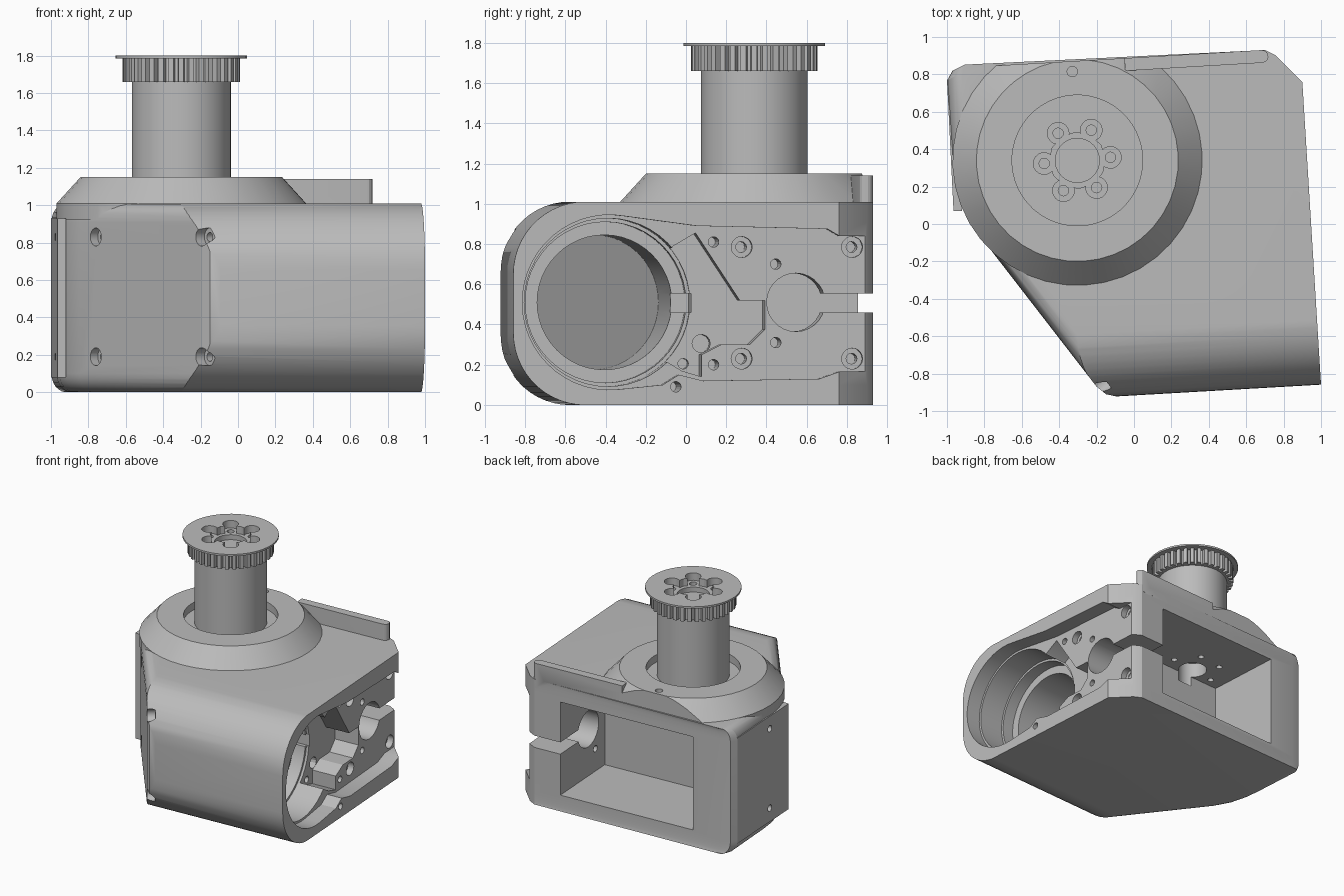
import bpy, bmesh, math
from mathutils import Matrix, Vector

if "Cube" in bpy.data.objects:
    bpy.data.objects.remove(bpy.data.objects["Cube"])

TILT = math.radians(3.3)          # the housing sits slightly turned about z
C, S = math.cos(TILT), math.sin(TILT)

grey = bpy.data.materials.new("machined grey")
grey.diffuse_color = (0.5, 0.5, 0.5, 1)
grey.use_nodes = True
grey.node_tree.nodes["Principled BSDF"].inputs["Base Color"].default_value = grey.diffuse_color


def loc(x, y):
    """Plan position turned into the housing's own frame."""
    return (x * C + y * S, -x * S + y * C)


def circle(cx, cy, r, n=32, a0=0, a1=360):
    full = abs(a1 - a0) == 360
    step = (a1 - a0) / (n if full else n - 1)
    return [(cx + r * math.cos(math.radians(a0 + i * step)),
             cy + r * math.sin(math.radians(a0 + i * step))) for i in range(n)]


def loft(name, rings):
    """Closed solid through rings with equal point counts."""
    bm = bmesh.new()
    rows = [[bm.verts.new(p) for p in ring] for ring in rings]
    n = len(rows[0])
    for a, b in zip(rows, rows[1:]):
        for i in range(n):
            j = (i + 1) % n
            bm.faces.new((a[i], a[j], b[j], b[i]))
    bm.faces.new(rows[0][::-1])
    bm.faces.new(rows[-1])
    bmesh.ops.recalc_face_normals(bm, faces=bm.faces)
    mesh = bpy.data.meshes.new(name)
    bm.to_mesh(mesh)
    bm.free()
    mesh.materials.append(grey)
    obj = bpy.data.objects.new(name, mesh)
    bpy.context.collection.objects.link(obj)
    return obj


def up(name, pts, z0, z1):
    return loft(name, [[(x, y, z) for x, y in pts] for z in (z0, z1)])


def side(name, pts, u0, u1):
    """Profile of (y, z) points as seen from the right, extruded along the housing."""
    return loft(name, [[(u, y - 0.05, z) for y, z in pts] for u in (u0, u1)])


def rect(a0, b0, a1, b1):
    return [(a0, b0), (a1, b0), (a1, b1), (a0, b1)]


def combine(obj, tool, op='DIFFERENCE'):
    mod = obj.modifiers.new("cut", 'BOOLEAN')
    mod.operation, mod.solver, mod.object = op, 'EXACT', tool
    bpy.context.view_layer.objects.active = obj
    bpy.ops.object.modifier_apply(modifier=mod.name)
    bpy.data.objects.remove(tool)


# Housing plan; the third value marks the points that round in at top and bottom
plan = [(0.70, 0.93, 0), (0.76, 0.90, 0), (0.90, 0.76, 0), (1.0, -0.86, 0),
        (-0.09, -0.923, 0), (-0.15, -0.91, 0.5), (-0.2, -0.87, 1), (-0.85, -0.03, 1),
        (-0.92, 0.10, 1), (-0.955, 0.23, 1), (-0.97, 0.35, 1), (-0.998, 0.77, 1),
        (-0.97, 0.82, 0.8), (-0.89, 0.842, 0.3)]
H, R = 1.01, 0.10
rings = []
levels = [R * (1 - math.cos(math.radians(a))) for a in range(0, 91, 15)]
for z in levels + [H - d for d in reversed(levels)]:
    d = min(z, H - z)
    off = R - math.sqrt(max(0, R * R - max(0, R - d) ** 2))
    rings.append([(*loc(x + 0.8 * off * k, y + 0.4 * off * k), z) for x, y, k in plan])
housing = loft("housing", rings)

# Large rounding along the front
FR, FV = 0.36, -0.915
front = (circle(FV + FR, FR - 0.001, FR, 14, 270, 180)
         + circle(FV + FR, H + 0.001 - FR, FR, 14, 180, 90) + [(2, H + 0.001), (2, -0.001)])
combine(housing, loft("front_rounding", [[(u, v, z) for v, z in front] for u in (-2, 2)]),
        'INTERSECT')

# Conical collar on top, trimmed flush with the back, and the rear ridge
AX, AY = loc(-0.303, 0.34)
collar = loft("collar", [[(x, y, z) for x, y in circle(AX, AY, r, 40)]
                         for r, z in ((0.668, 0.92), (0.668, H), (0.54, 1.15))])
combine(collar, up("back_trim", rect(-2, 0.888, 2, 2), 0, 2))
ridge = up("ridge", [(0.0, 0.888), (0.0, 0.82)] + circle(0.735, 0.855, 0.034, 8, -90, 90),
           0.95, 1.14)
combine(collar, ridge, 'UNION')
combine(housing, collar, 'UNION')
combine(housing, up("shaft_gap", circle(AX, AY, 0.345, 40), 1.09, 1.3))
combine(housing, up("collar_pin_hole", circle(*loc(-0.33, 0.815), 0.028, 16), 1.05, 1.3))

# Rear rectangular pocket with a bearing seat in its ceiling
combine(housing, up("rear_pocket", rect(-0.61, 0.27, 0.53, 1.2), 0.13, 0.88))
combine(housing, up("bearing_seat", circle(AX, AY, 0.11, 24), 0.8, 1.0))
for x, y in circle(AX, AY, 0.21, 6, 5, 365):
    combine(housing, up("seat_hole", circle(x, y, 0.024, 12), 0.8, 0.97))

# Shallow recess in the right face, open towards the rear corner
MY, MZ = -0.385, 0.51
recess = (circle(MY, MZ, 0.435, 28, 80, 275)
          + [(-0.12, 0.10), (-0.04, 0.15), (0.08, 0.12), (0.66, 0.13), (0.76, 0.165),
             (1.3, 0.165), (1.3, 0.84), (0.76, 0.84), (0.70, 0.875), (0.05, 0.89)])
combine(housing, side("side_recess", recess, 0.82, 1.3))

# Deeper motor seat with a stepped edge on its right
combine(housing, side("motor_seat", circle(MY, MZ, 0.418, 48), 0.60, 1.0))
step = [(-0.25, 0.52), (-0.06, 0.79), (0.05, 0.855), (0.27, 0.52), (0.395, 0.52),
        (0.395, 0.375), (0.32, 0.30), (0.18, 0.30), (0.08, 0.25), (0.08, 0.14),
        (-0.02, 0.17), (-0.15, 0.25)]
combine(housing, side("stepped_seat", step, 0.62, 1.0))
combine(housing, side("motor_ring", circle(MY, MZ, 0.40, 48), 0.50, 0.8))

# Motor bore, ending parallel to the slanted wall
PA, PB = Vector(loc(-0.85, -0.03)), Vector(loc(-0.2, -0.87))
along = (PB - PA).normalized()
inward = Vector((-along.y, along.x))
bore = side("motor_bore", circle(MY, MZ, 0.335, 48), -1.2, 0.7)
a, b = PA - along + inward * 0.10, PB + along + inward * 0.10
combine(bore, up("bore_end", [tuple(p) for p in (a, b, b - inward * 2, a - inward * 2)], -1, 2))
combine(housing, bore)
combine(housing, side("ring_slit", rect(-0.09, 0.46, 0.04, 0.555), 0.40, 0.8))

# Clamp hole and its slit through to the rear corner
combine(housing, side("clamp_hole", circle(0.55, 0.51, 0.145, 28), 0.45, 1.0))
combine(housing, side("clamp_slit", rect(0.6, 0.46, 1.2, 0.555), 0.45, 1.2))

# Screw holes of the right face: y, z, radius, depth level
for y in (0.28, 0.83):
    for z in (0.785, 0.23):
        combine(housing, side("counterbore", circle(y, z, 0.052, 20), 0.77, 1.1))
        combine(housing, side("screw_hole", circle(y, z, 0.027, 12), 0.60, 1.1))
for y, z, r in ((0.45, 0.70, 0.026), (0.45, 0.31, 0.026), (0.14, 0.81, 0.026),
                (0.14, 0.20, 0.026), (0.0, 0.205, 0.026), (-0.055, 0.09, 0.026),
                (0.09, 0.305, 0.045)):
    combine(housing, side("small_hole", circle(y, z, r, 14), 0.52, 1.1))


def oblique_hole(p, normal, z, r, depth):
    """Cylinder cutter along a horizontal direction."""
    t = Vector((-normal.y, normal.x))
    ends = (p - normal * 0.3, p + normal * depth)
    return loft("wall_hole", [[(*(e + t * s), z + h) for s, h in circle(0, 0, r, 18)]
                              for e in ends])


# Screw holes of the slanted wall
for x, y in ((-0.76, -0.146), (-0.19, -0.87)):
    for z in (0.83, 0.19):
        p = Vector(loc(x, y))
        combine(housing, oblique_hole(p, inward, z, 0.048, 0.05))
        combine(housing, oblique_hole(p, inward, z, 0.025, 0.14))

# Thin side cover on the left
cover = up("side_cover", [loc(*p) for p in ((-1.0, 0.77), (-0.965, 0.07), (-0.92, 0.07),
                                            (-0.92, 0.77))], 0.08, 0.93)
for z in (0.83, 0.19):
    for part, d in ((housing, 0.08), (cover, 0.2)):
        combine(part, oblique_hole(Vector(loc(-0.975, 0.33)), Vector((1, 0)), z, 0.026, d))

# Output shaft, toothed pulley and flange
shaft = up("output_shaft", circle(AX, AY, 0.265, 40), 1.05, 1.67)
TEETH = 36
gear = []
for i in range(TEETH):
    for f, r in ((0.0, 0.283), (0.3, 0.283), (0.4, 0.315), (0.9, 0.315)):
        t = 2 * math.pi * (i + f) / TEETH
        gear.append((AX + r * math.cos(t), AY + r * math.sin(t)))
pulley = up("toothed_pulley", gear, 1.66, 1.79)
combine(pulley, up("flange", circle(AX, AY, 0.352, 48), 1.785, 1.80), 'UNION')
combine(pulley, up("hub_hole", circle(AX, AY, 0.118, 28), 1.70, 1.9))
combine(pulley, up("hub_dish", circle(AX, AY, 0.15, 12), 1.74, 1.9))
for x, y in circle(AX, AY, 0.178, 6, 2, 362):
    combine(pulley, up("bolt_counterbore", circle(x, y, 0.058, 18), 1.74, 1.9))
    combine(pulley, up("bolt_hole", circle(x, y, 0.028, 12), 1.69, 1.9))

# Turn everything into place and shade
bpy.ops.object.select_all(action='DESELECT')
for obj in (housing, cover, shaft, pulley):
    obj.data.transform(Matrix.Rotation(TILT, 4, 'Z'))
    obj.select_set(True)
bpy.context.view_layer.objects.active = housing
bpy.ops.object.shade_smooth_by_angle(angle=math.radians(25))
